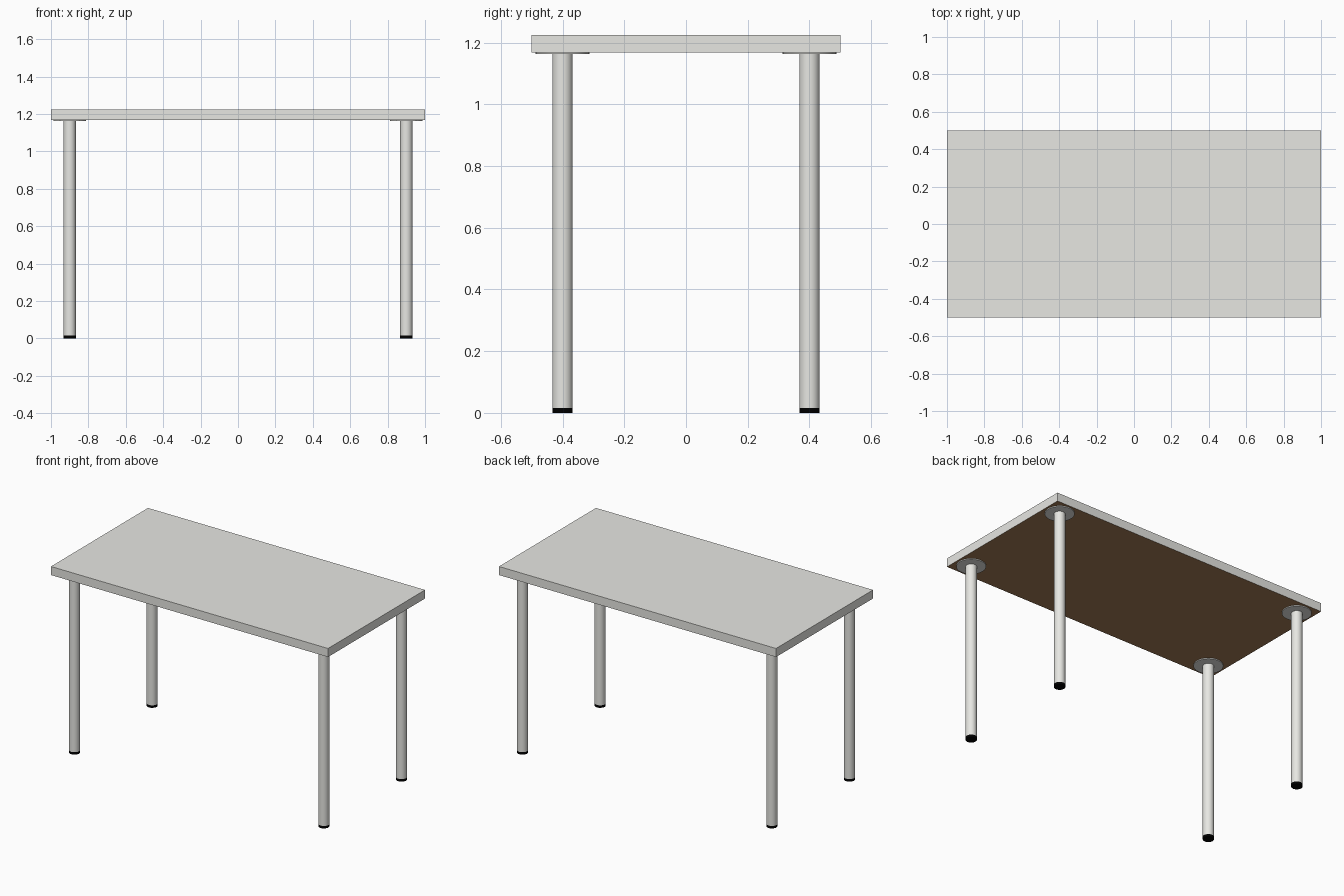
import bpy, math

if "Cube" in bpy.data.objects:
    bpy.data.objects.remove(bpy.data.objects["Cube"])


def material(name, rgb):
    m = bpy.data.materials.new(name)
    m.diffuse_color = (*rgb, 1)
    m.use_nodes = True
    m.node_tree.nodes["Principled BSDF"].inputs["Base Color"].default_value = m.diffuse_color
    return m


OFF_WHITE = material("off white", (0.80, 0.80, 0.765))
BROWN = material("brown underside", (0.37, 0.20, 0.09))
BLACK = material("black rubber", (0.0, 0.0, 0.0))


def cylinder(name, x, y, z0, z1, radius, mat, sides=32):
    bpy.ops.mesh.primitive_cylinder_add(
        vertices=sides, radius=radius, depth=z1 - z0,
        location=(x, y, (z0 + z1) / 2))
    ob = bpy.context.object
    ob.name = name
    ob.data.materials.append(mat)
    bpy.ops.object.shade_smooth_by_angle(angle=math.radians(35))


# Table top: slab with a brown underside
bpy.ops.mesh.primitive_cube_add(size=1, location=(0, 0, 1.196))
top = bpy.context.object
top.name = "table_top"
top.scale = (2, 1, 0.056)
bpy.ops.object.transform_apply(location=False, rotation=False, scale=True)
top.data.materials.append(OFF_WHITE)
top.data.materials.append(BROWN)
for face in top.data.polygons:
    if face.normal.z < -0.5:
        face.material_index = 1

# Four legs, each with a mounting plate and a rubber foot
for sx, side in ((-1, "left"), (1, "right")):
    for sy, end in ((-1, "front"), (1, "back")):
        x, y = sx * 0.9, sy * 0.4
        tag = f"{end}_{side}"
        cylinder(f"{tag}_plate", x, y, 1.162, 1.168, 0.087, OFF_WHITE)
        cylinder(f"{tag}_leg", x, y, 0.016, 1.163, 0.033, OFF_WHITE)
        cylinder(f"{tag}_foot", x, y, 0.0, 0.016, 0.033, BLACK)
